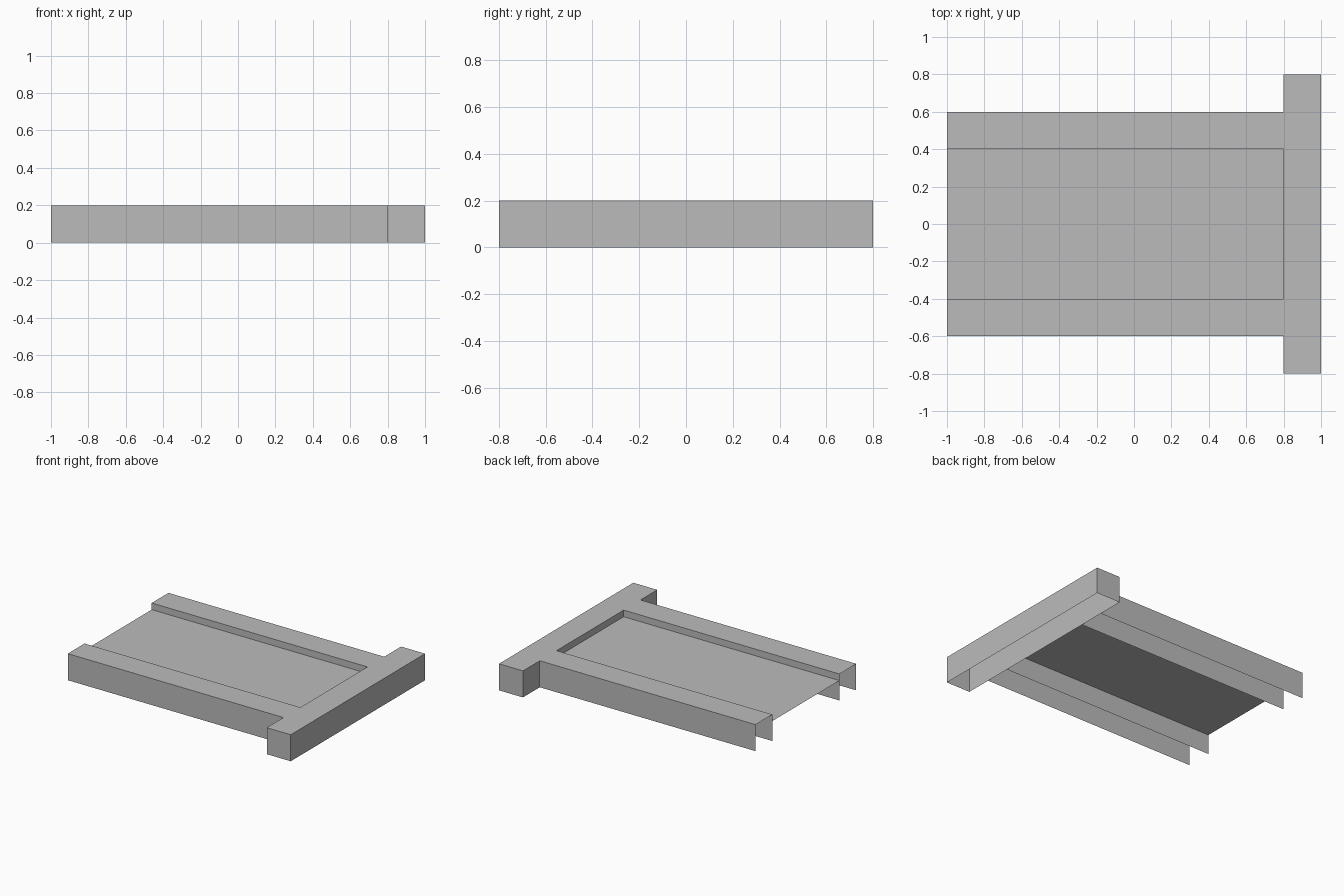
import bpy
import bmesh

cube = bpy.data.objects.get("Cube")
if cube:
    bpy.data.objects.remove(cube, do_unlink=True)

# Single plain grey
grey = bpy.data.materials.new("plain_grey")
grey.use_nodes = True
colour = (0.5, 0.5, 0.5, 1.0)
grey.diffuse_color = colour
grey.node_tree.nodes["Principled BSDF"].inputs["Base Color"].default_value = colour

HEIGHT, PANEL_Z = 0.2, 0.15
BACK, FRONT, INNER = -1.0, 1.0, 0.8       # x stations
SLOT, RAIL, BAR = 0.4, 0.6, 0.8           # half widths in y


def add_object(name, bm):
    mesh = bpy.data.meshes.new(name)
    bm.to_mesh(mesh)
    bm.free()
    mesh.materials.append(grey)
    obj = bpy.data.objects.new(name, mesh)
    bpy.context.collection.objects.link(obj)
    return obj


# Frame: flat top with thin skirts, hollow below, rail ends open
bm = bmesh.new()
half = [(INNER, SLOT), (BACK, SLOT), (BACK, RAIL), (INNER, RAIL), (INNER, BAR), (FRONT, BAR)]
outline = half + [(x, -y) for x, y in reversed(half)]
top = [bm.verts.new((x, y, HEIGHT)) for x, y in outline]
low = [bm.verts.new((x, y, 0)) for x, y in outline]
count = len(outline)

# Top faces: one crossbar and two rails
bm.faces.new(top[3:9] + [top[11], top[0]])
bm.faces.new(top[:4])
bm.faces.new(top[8:])

# Skirts all round except the open rail ends, plus walls where the rails meet the bar
walls = [(i, (i + 1) % count) for i in range(count)
         if not outline[i][0] == outline[(i + 1) % count][0] == BACK]
walls += [(0, 3), (8, 11)]
for a, b in walls:
    bm.faces.new((top[a], low[a], low[b], top[b]))
bmesh.ops.recalc_face_normals(bm, faces=bm.faces)
add_object("hollow_frame", bm)

# Recessed panel between the rails
bm = bmesh.new()
corners = [(BACK, -SLOT), (INNER, -SLOT), (INNER, SLOT), (BACK, SLOT)]
bm.faces.new([bm.verts.new((x, y, PANEL_Z)) for x, y in corners])
add_object("recessed_panel", bm)
